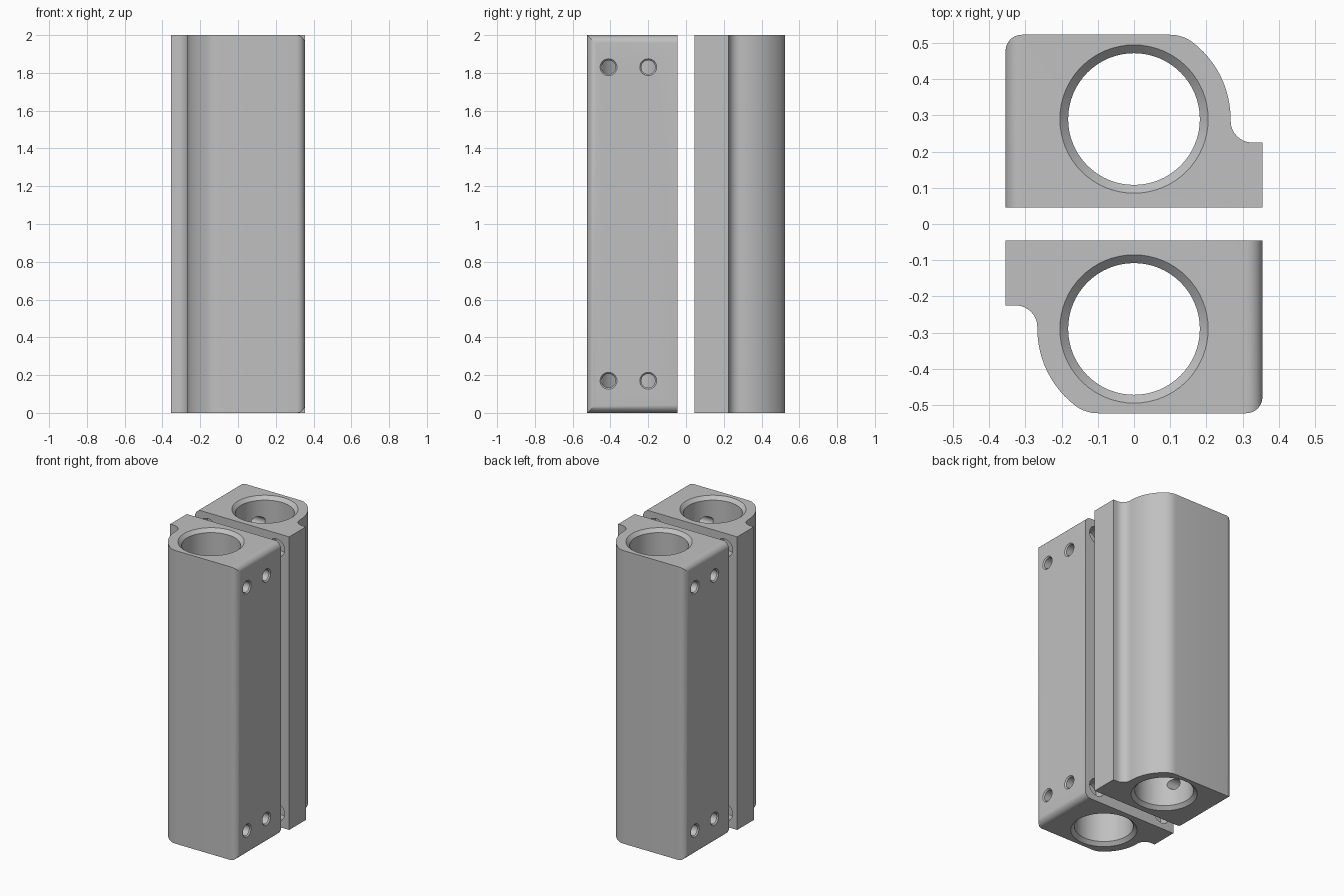
import bpy, bmesh, math
from mathutils import Matrix, Vector

cube = bpy.data.objects.get("Cube")
if cube:
    bpy.data.objects.remove(cube, do_unlink=True)

HEIGHT, HALF_W, INNER, OUTER = 2.0, 0.355, 0.045, 0.523
BORE_Y, FILLET = 0.29, 0.045

grey = bpy.data.materials.new("light grey metal")
grey.use_nodes = True
colour = (0.53, 0.53, 0.53, 1)
grey.diffuse_color = colour
grey.node_tree.nodes["Principled BSDF"].inputs["Base Color"].default_value = colour


def arc(cx, cy, r, start, end, steps=8):
    """Points on an arc, angles in degrees."""
    angles = [math.radians(start + (end - start) * i / steps) for i in range(steps + 1)]
    return [(cx + r * math.cos(a), cy + r * math.sin(a)) for a in angles]


def make_object(name, bm):
    bmesh.ops.recalc_face_normals(bm, faces=bm.faces)
    mesh = bpy.data.meshes.new(name)
    bm.to_mesh(mesh)
    bm.free()
    mesh.materials.append(grey)
    obj = bpy.data.objects.new(name, mesh)
    bpy.context.collection.objects.link(obj)
    return obj


def prism(name, points, direction):
    """Extrude a closed outline along a direction."""
    bm = bmesh.new()
    face = bm.faces.new([bm.verts.new(p) for p in points])
    out = bmesh.ops.extrude_face_region(bm, geom=[face])
    moved = [v for v in out["geom"] if isinstance(v, bmesh.types.BMVert)]
    bmesh.ops.translate(bm, verts=moved, vec=direction)
    return make_object(name, bm)


def turned(name, profile, origin, axis, sides):
    """Solid of revolution; profile is (radius, distance along axis)."""
    bm = bmesh.new()
    rings = []
    for r, h in profile:
        rings.append([bm.verts.new((x, y, h)) for x, y in arc(0, 0, r, 0, 360, sides)[:-1]])
    for a, b in zip(rings, rings[1:]):
        for i in range(sides):
            j = (i + 1) % sides
            bm.faces.new((a[i], a[j], b[j], b[i]))
    bm.faces.new(rings[0])
    bm.faces.new(rings[-1])
    turn = Vector((0, 0, 1)).rotation_difference(Vector(axis)).to_matrix().to_4x4()
    bm.transform(Matrix.Translation(origin) @ turn)
    return make_object(name, bm)


# Plan outline: rounded outer corner, bore wall curve, hollow fillet, flange
outline = [(-HALF_W, INNER), (HALF_W, INNER), (HALF_W, 0.225)]
outline += arc(0.327, 0.285, 0.06, 270, 180)
outline += arc(0, BORE_Y, 0.267, 0, 52.4, 12)
outline += arc(0.1, 0.42, 0.103, 52.4, 90)[1:]
outline += arc(-HALF_W + FILLET, OUTER - FILLET, FILLET, 90, 180)
block = prism("back_block", [(x, y, -0.1) for x, y in outline], (0, 0, HEIGHT + 0.2))

# Side outline rounds the upper and lower edges of the screw face
edge = -HALF_W - 0.0005
side = [(0.5, 0), (0.5, HEIGHT)]
side += arc(edge + FILLET, HEIGHT - FILLET, FILLET, 90, 180)
side += arc(edge + FILLET, FILLET, FILLET, 180, 270)
envelope = prism("edge_envelope", [(x, -1, z) for x, z in side], (0, 2, 0))

# Main bore, chamfered at both ends
cutters = [turned("bore_cutter",
                  [(0.228, -0.023), (0.182, 0.023), (0.182, HEIGHT - 0.023), (0.228, HEIGHT + 0.023)],
                  (0, BORE_Y, 0), (0, 0, 1), 64)]

# Clamping screw holes and round pockets in the inner face
for low in (True, False):
    z = 0.17 if low else HEIGHT - 0.17
    for y in (0.2, 0.41):
        cutters.append(turned("screw_hole_cutter",
                              [(0.053, -0.008), (0.037, 0.008), (0.037, 0.25)],
                              (-HALF_W, y, z), (1, 0, 0), 24))
    z = 0.1 if low else HEIGHT - 0.1
    for x in (-0.26, 0.26):
        cutters.append(turned("pocket_cutter", [(0.06, -0.05), (0.06, 0.08)],
                              (x, INNER, z), (0, 1, 0), 32))

for tool, operation in [(envelope, "INTERSECT")] + [(c, "DIFFERENCE") for c in cutters]:
    mod = block.modifiers.new("cut", "BOOLEAN")
    mod.operation, mod.solver, mod.object = operation, "EXACT", tool
    tool.hide_render = True

# Bake the cuts and remove the helpers
bpy.context.view_layer.update()
baked = bpy.data.meshes.new_from_object(block.evaluated_get(bpy.context.evaluated_depsgraph_get()))
block.modifiers.clear()
block.data = baked
for tool in [envelope] + cutters:
    bpy.data.objects.remove(tool, do_unlink=True)

bpy.ops.object.select_all(action="DESELECT")
block.select_set(True)
bpy.context.view_layer.objects.active = block
bpy.ops.object.shade_smooth_by_angle(angle=math.radians(30))

# The front block is the same part turned half way round
front = block.copy()
front.name = "front_block"
front.rotation_euler.z = math.pi
bpy.context.collection.objects.link(front)
